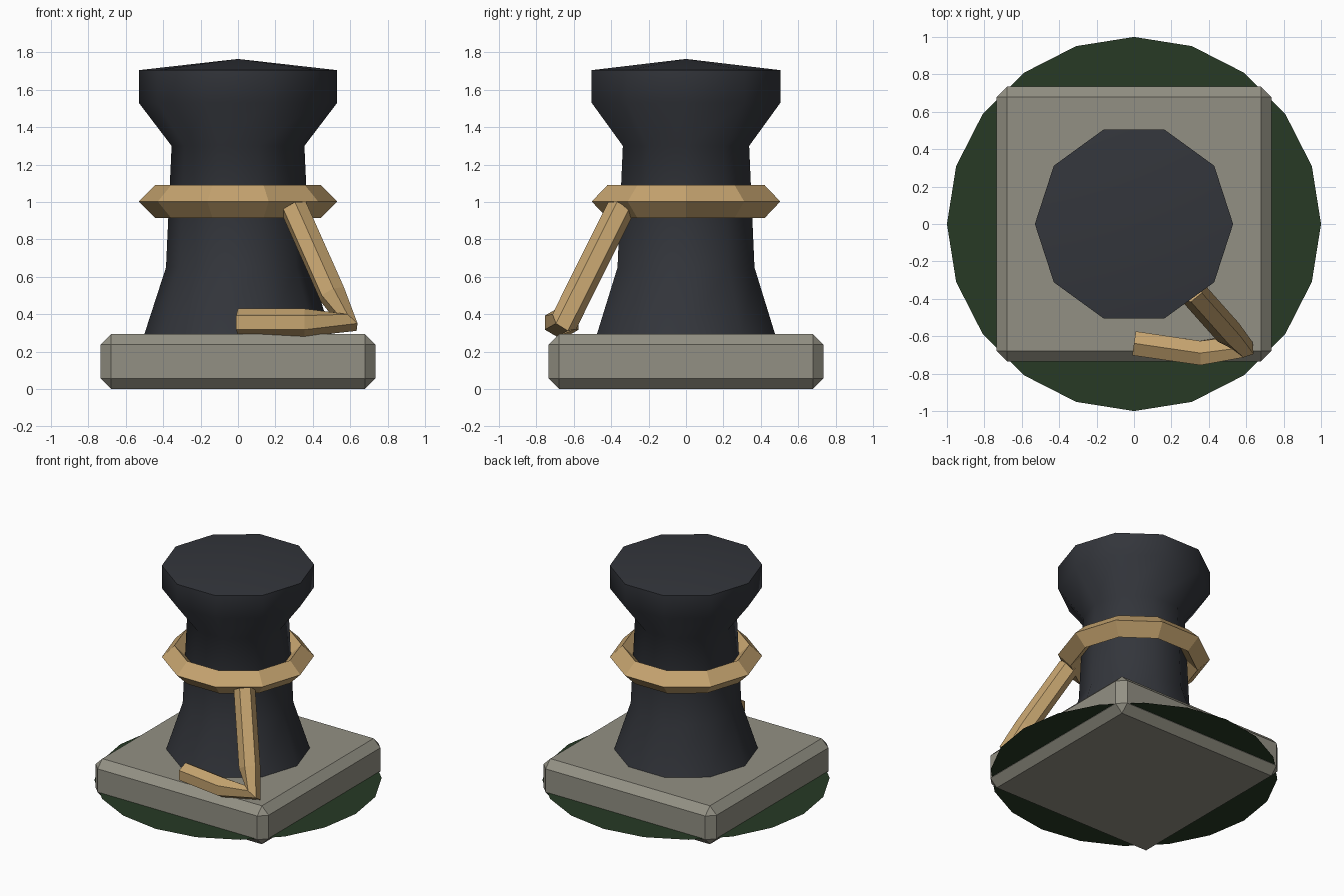
import bpy, bmesh
from math import sin, cos, pi, radians
from mathutils import Vector

if "Cube" in bpy.data.objects:
    bpy.data.objects.remove(bpy.data.objects["Cube"])


def material(name, rgb):
    m = bpy.data.materials.new(name)
    m.diffuse_color = (*rgb, 1)
    m.use_nodes = True
    m.node_tree.nodes["Principled BSDF"].inputs["Base Color"].default_value = m.diffuse_color
    return m


GRASS = material("grass_green", (0.02, 0.042, 0.018))
STONE = material("stone_grey", (0.29, 0.28, 0.23))
IRON = material("dark_iron", (0.033, 0.036, 0.044))
ROPE = material("rope_tan", (0.56, 0.37, 0.16))


def make_object(name, bm, mat):
    bmesh.ops.recalc_face_normals(bm, faces=bm.faces)
    me = bpy.data.meshes.new(name)
    bm.to_mesh(me)
    bm.free()
    me.materials.append(mat)
    ob = bpy.data.objects.new(name, me)
    bpy.context.collection.objects.link(ob)
    return ob


def bridge(bm, a, b):
    n = len(a)
    for i in range(n):
        bm.faces.new((a[i], a[(i + 1) % n], b[(i + 1) % n], b[i]))


def ring(bm, r, z, n):
    return [bm.verts.new((r * cos(2 * pi * i / n), r * sin(2 * pi * i / n), z))
            for i in range(n)]


# Flat grass disc
bm = bmesh.new()
bm.faces.new(ring(bm, 1.0, 0.06, 20))
make_object("grass_disc", bm, GRASS)

# Chamfered stone slab
bm = bmesh.new()
bmesh.ops.create_cube(bm, size=1)
for v in bm.verts:
    v.co = (v.co.x * 1.47, v.co.y * 1.47, (v.co.z + 0.5) * 0.295)
bmesh.ops.bevel(bm, geom=bm.edges[:], offset=0.057, offset_type='OFFSET',
                segments=1, affect='EDGES')
make_object("stone_base", bm, STONE)

# Ten-sided iron post with flared head and shallow pointed cap
bm = bmesh.new()
profile = [(0.505, 0.28), (0.385, 0.65), (0.355, 1.30), (0.53, 1.53), (0.53, 1.705)]
rings = [ring(bm, r, z, 10) for r, z in profile]
for a, b in zip(rings, rings[1:]):
    bridge(bm, a, b)
bm.faces.new(rings[0])
tip = bm.verts.new((0, 0, 1.765))
for i in range(10):
    bm.faces.new((rings[-1][i], rings[-1][(i + 1) % 10], tip))
post = make_object("bollard_post", bm, IRON)
bpy.context.view_layer.objects.active = post
post.select_set(True)
bpy.ops.object.shade_smooth_by_angle(angle=radians(50))
post.select_set(False)

# Rope loop with a diamond cross-section
bm = bmesh.new()
R, r = 0.4425, 0.0875
loops = [ring(bm, R + r * cos(k * pi / 2), 1.0025 + r * sin(k * pi / 2), 10)
         for k in range(4)]
for k in range(4):
    bridge(bm, loops[k], loops[(k + 1) % 4])
make_object("rope_loop", bm, ROPE)

# Loose rope end: hexagon swept along a path, pinched at the sharp bend
path = [Vector(p) for p in ((0.0, -0.638, 0.355), (0.355, -0.69, 0.355),
                            (0.58, -0.65, 0.36), (0.505, -0.58, 0.505),
                            (0.30, -0.35, 0.965))]
steps = [(b - a).normalized() for a, b in zip(path, path[1:])]
tangents = ([steps[0]] + [(a + b).normalized() for a, b in zip(steps, steps[1:])]
            + [steps[-1]])
bm = bmesh.new()
up, prev, sections = Vector((0, 0, 1)), tangents[0], []
for p, t in zip(path, tangents):
    up = prev.rotation_difference(t) @ up
    side = t.cross(up)
    sections.append([bm.verts.new(p + 0.075 * (up * cos(k * pi / 3) + side * sin(k * pi / 3)))
                     for k in range(6)])
    prev = t
for a, b in zip(sections, sections[1:]):
    bridge(bm, a, b)
bm.faces.new(sections[0])
bm.faces.new(sections[-1])
make_object("rope_tail", bm, ROPE)
